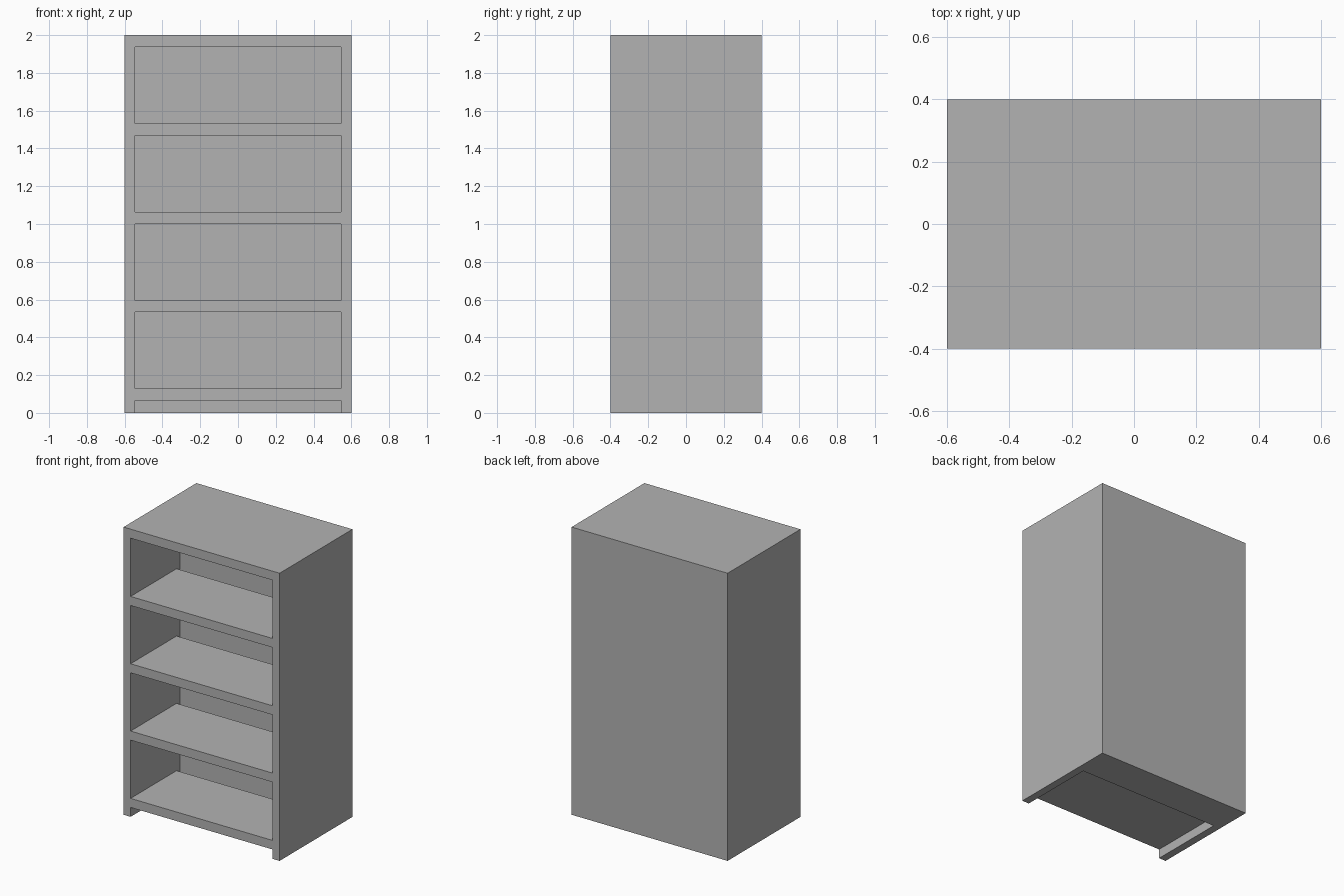
import bpy, bmesh

if "Cube" in bpy.data.objects:
    bpy.data.objects.remove(bpy.data.objects["Cube"])

W, D, H = 0.6, 0.4, 2.0          # half width, half depth, height
INNER = 0.546                    # half width of the opening
BACK = 0.144                     # front plane of the thick back
SHELF_BACK = 0.105               # shelves stop a little short of the back
PITCH, FIRST, THICK = 0.468, 0.065, 0.063

grey = bpy.data.materials.new("plain_grey")
grey.diffuse_color = (0.45, 0.45, 0.45, 1)
grey.use_nodes = True
grey.node_tree.nodes["Principled BSDF"].inputs["Base Color"].default_value = grey.diffuse_color


def prism(name, outline, z0, z1):
    """Extrude a plan outline from z0 up to z1."""
    bm = bmesh.new()
    face = bm.faces.new([bm.verts.new((x, y, z0)) for x, y in outline])
    ext = bmesh.ops.extrude_face_region(bm, geom=[face])
    top = [v for v in ext["geom"] if isinstance(v, bmesh.types.BMVert)]
    bmesh.ops.translate(bm, verts=top, vec=(0, 0, z1 - z0))
    bmesh.ops.recalc_face_normals(bm, faces=bm.faces)
    mesh = bpy.data.meshes.new(name)
    bm.to_mesh(mesh)
    bm.free()
    mesh.materials.append(grey)
    obj = bpy.data.objects.new(name, mesh)
    bpy.context.collection.objects.link(obj)
    return obj


# U-shaped carcass: two sides and a thick back
prism("carcass", [(-W, -D), (-INNER, -D), (-INNER, BACK), (INNER, BACK),
                  (INNER, -D), (W, -D), (W, D), (-W, D)], 0, H)

# Four shelves and the top board, evenly spaced
for i in range(5):
    is_top = i == 4
    y1 = BACK if is_top else SHELF_BACK
    z0 = FIRST + PITCH * i
    prism("top_board" if is_top else f"shelf_{i + 1}",
          [(-INNER, -D), (INNER, -D), (INNER, y1), (-INNER, y1)],
          z0, H if is_top else z0 + THICK)
